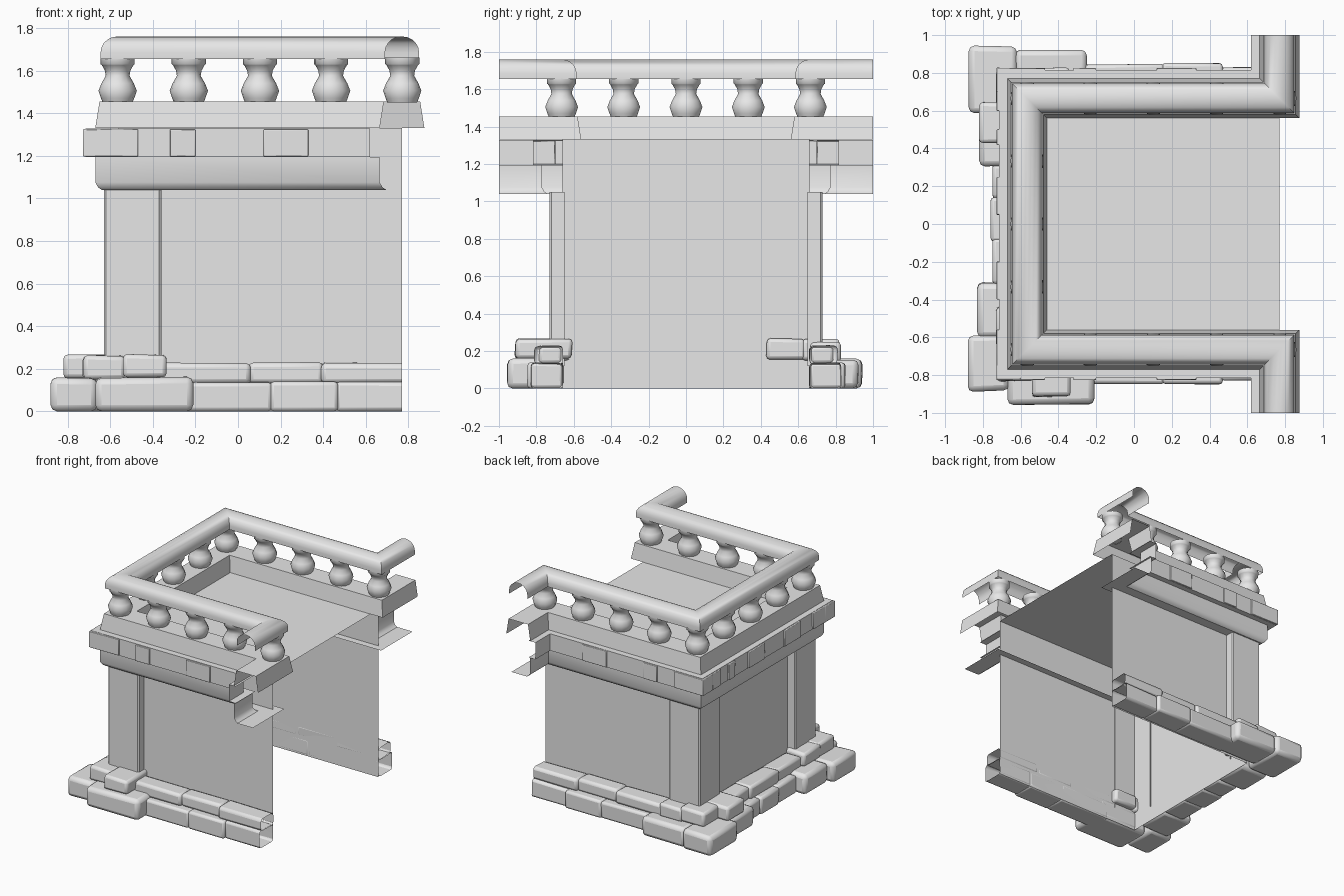
import bpy, bmesh, math, random
from mathutils import Vector

random.seed(4)
cube = bpy.data.objects.get("Cube")
if cube:
    bpy.data.objects.remove(cube, do_unlink=True)

stone = bpy.data.materials.new("pale_grey_stone")
stone.use_nodes = True
stone.diffuse_color = (0.8, 0.8, 0.8, 1)
stone.node_tree.nodes["Principled BSDF"].inputs["Base Color"].default_value = (0.8, 0.8, 0.8, 1)


def finish(name, bm, angle=35):
    mesh = bpy.data.meshes.new(name)
    bm.to_mesh(mesh)
    bm.free()
    mesh.materials.append(stone)
    ob = bpy.data.objects.new(name, mesh)
    bpy.context.collection.objects.link(ob)
    bpy.ops.object.select_all(action='DESELECT')
    ob.select_set(True)
    bpy.context.view_layer.objects.active = ob
    bpy.ops.object.shade_smooth_by_angle(angle=math.radians(angle))
    return ob


def sweep(name, path, profile, angle=35):
    """Run an open (outward offset, height) profile along a mitred path."""
    pts = [Vector(p) for p in path]
    normals = []
    for a, b in zip(pts, pts[1:]):
        d = (b - a).normalized()
        normals.append(Vector((-d.y, d.x)))
    mitres = [normals[0]] + [a + b for a, b in zip(normals, normals[1:])] + [normals[-1]]
    bm = bmesh.new()
    rows = [[bm.verts.new((p.x + m.x * o, p.y + m.y * o, z)) for o, z in profile]
            for p, m in zip(pts, mitres)]
    for r, s in zip(rows, rows[1:]):
        for i in range(len(profile) - 1):
            bm.faces.new((r[i], r[i + 1], s[i + 1], s[i]))
    return finish(name, bm, angle)


def block(name, x0, x1, y0, y1, z0, z1, bevel=0.02, jitter=0.006, open_end=False):
    """Worn stone block, optionally without its end on the open side."""
    bm = bmesh.new()
    bmesh.ops.create_cube(bm, size=1)
    for v in bm.verts:
        x, y, z = v.co
        v.co = (x0 if x < 0 else x1, y0 if y < 0 else y1, z0 if z < 0 else z1)
        if z > 0:
            v.co.z += random.uniform(-jitter, jitter)
        v.co.y += random.uniform(-jitter, jitter)
    if open_end:
        ends = [f for f in bm.faces if f.normal.x > 0.9]
        bmesh.ops.delete(bm, geom=ends, context='FACES_ONLY')
    ob = finish(name, bm)
    if bevel:
        mod = ob.modifiers.new("worn_edges", 'BEVEL')
        mod.width = bevel
        mod.segments = 2
    return ob


# Room walls and roof deck
LEFT, RIGHT, SIDE = -0.56, 0.77, 0.66
room = [(RIGHT, -SIDE), (LEFT, -SIDE), (LEFT, SIDE), (RIGHT, SIDE)]
sweep("room_walls", room, [(0, 0), (0, 1.33)])
bm = bmesh.new()
bm.faces.new([bm.verts.new((x, y, 1.33)) for x, y in reversed(room)])
finish("roof_deck", bm)

# Corner pillars
for s, label in ((-1, "front"), (1, "back")):
    outline = [(-0.36, 0.65), (-0.36, 0.72), (-0.37, 0.73), (-0.62, 0.73),
               (-0.63, 0.72), (-0.63, 0.48), (-0.62, 0.47), (-0.55, 0.47)]
    bm = bmesh.new()
    cols = [[bm.verts.new((x, s * y, z)) for z in (0.12, 1.05)] for x, y in outline]
    for a, b in zip(cols, cols[1:]):
        bm.faces.new((a[0], a[1], b[1], b[0]) if s < 0 else (a[0], b[0], b[1], a[1]))
    finish(label + "_pillar", bm)

# Cornice, plinth and handrail follow one path round the parapet
parapet = [(RIGHT, -1), (RIGHT, -0.665), (-0.565, -0.665),
           (-0.565, 0.665), (RIGHT, 0.665), (RIGHT, 1)]
sweep("cornice_moulding", parapet,
      [(-0.06, 1.04), (0.075, 1.04), (0.092, 1.052), (0.105, 1.075), (0.105, 1.195), (0.15, 1.195)])
sweep("cornice_course", parapet, [(0.09, 1.195), (0.15, 1.195), (0.15, 1.328), (0.09, 1.328)])
sweep("parapet_plinth", parapet, [(0.105, 1.33), (0.085, 1.455), (-0.085, 1.455), (-0.105, 1.33)])
arch = [(0.08 * math.cos(t * math.pi / 10), 1.685 + 0.075 * math.sin(t * math.pi / 10))
        for t in range(11)]
sweep("handrail", parapet, [(0.08, 1.655)] + arch + [(-0.08, 1.655)], 40)

# Raised cornice blocks
for s in (-1, 1):
    for x0, x1 in ((-0.728, -0.47), (-0.32, -0.2), (0.12, 0.33)):
        block("cornice_block", x0, x1, *sorted((s * 0.7, s * 0.826)), 1.197, 1.325, 0.004, 0.002)
for y0, y1 in ((-0.82, -0.56), (-0.4, -0.2), (0.05, 0.25), (0.42, 0.5), (0.6, 0.82)):
    block("cornice_block", -0.727, -0.6, y0, y1, 1.197, 1.325, 0.004, 0.002)

# Balusters
turned = [(0.07, 1.45), (0.078, 1.47), (0.09, 1.505), (0.076, 1.54), (0.056, 1.575),
          (0.06, 1.6), (0.074, 1.625), (0.08, 1.63), (0.08, 1.66)]


def baluster(x, y):
    bm = bmesh.new()
    n = 14
    rings = [[bm.verts.new((x + r * math.cos(k * math.tau / n), y + r * math.sin(k * math.tau / n), z))
              for k in range(n)] for r, z in turned]
    for a, b in zip(rings, rings[1:]):
        for k in range(n):
            j = (k + 1) % n
            bm.faces.new((a[k], a[j], b[j], b[k]))
    finish("baluster", bm, 50)


for i in range(5):
    for s in (-1, 1):
        baluster(-0.565 + i * 0.334, s * 0.665)
for i in (-1, 0, 1):
    baluster(-0.565, i * 0.333)

# Corner foundation stones
block("front_corner_footing", -0.88, -0.66, -0.885, -0.59, 0, 0.155, 0.03)
block("front_wide_footing", -0.67, -0.21, -0.955, -0.66, 0, 0.16, 0.03)
block("front_side_footing", -0.83, -0.56, -0.6, -0.31, 0, 0.15, 0.03)
block("back_corner_footing", -0.875, -0.62, 0.59, 0.945, 0, 0.155, 0.03)
block("back_wide_footing", -0.63, -0.25, 0.66, 0.92, 0, 0.15, 0.03)
block("back_side_footing", -0.82, -0.56, 0.31, 0.6, 0, 0.155, 0.03)
block("front_pillar_base", -0.725, -0.53, -0.83, -0.62, 0.15, 0.26)
block("front_pillar_step", -0.54, -0.335, -0.915, -0.61, 0.16, 0.268)
block("front_pillar_side", -0.73, -0.56, -0.65, -0.44, 0.15, 0.255)
block("back_pillar_base", -0.73, -0.52, 0.62, 0.82, 0.15, 0.26)
block("back_pillar_step", -0.82, -0.52, 0.43, 0.64, 0.155, 0.265)
block("back_pillar_front", -0.54, -0.34, 0.66, 0.83, 0.14, 0.25)

# Long foundation courses: stones of slightly different depth
for s in (-1, 1):
    for x0, x1, d in ((-0.3, 0.16, 0.845), (0.15, 0.47, 0.85), (0.46, RIGHT, 0.83)):
        block("footing_course", x0, x1, *sorted((s * SIDE, s * d)), 0, 0.137, 0.018, 0.004, x1 == RIGHT)
    for x0, x1, d in ((-0.36, 0.06, 0.805), (0.05, 0.4, 0.79), (0.39, RIGHT, 0.81)):
        block("upper_course", x0, x1, *sorted((s * SIDE, s * d)), 0.13, 0.228, 0.022, 0.004, x1 == RIGHT)
for y0, y1, d in ((-0.32, -0.08, 0.75), (-0.09, 0.14, 0.76), (0.13, 0.32, 0.75)):
    block("side_footing_course", -d, LEFT, y0, y1, 0, 0.137)
for y0, y1, d in ((-0.45, -0.15, 0.7), (-0.16, 0.2, 0.71), (0.19, 0.44, 0.695)):
    block("side_upper_course", -d, LEFT, y0, y1, 0.13, 0.23)
